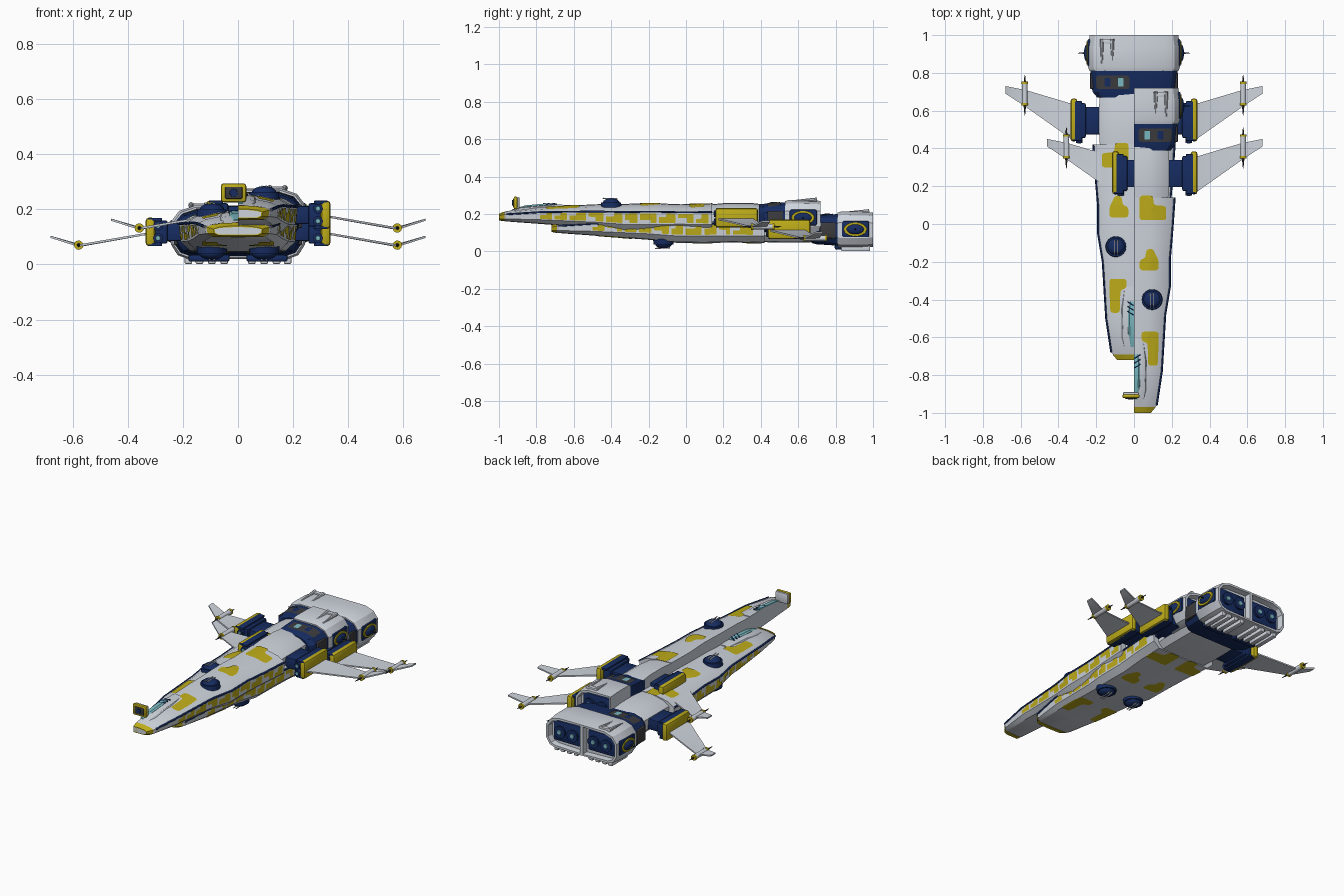
import bpy, bmesh, math, random
from mathutils import Vector, Matrix

if "Cube" in bpy.data.objects:
    bpy.data.objects.remove(bpy.data.objects["Cube"])
random.seed(4)

def material(name, *c):
    m = bpy.data.materials.new(name)
    m.diffuse_color = (*c, 1)
    m.use_nodes = True
    m.node_tree.nodes["Principled BSDF"].inputs["Base Color"].default_value = m.diffuse_color
    return m
WHITE = material("pale_hull", .62, .66, .72)
YELLOW = material("yellow", .52, .42, .01)
NAVY = material("navy", .008, .025, .12)
DARK = material("dark_grey", .045, .045, .05)
GLASS = material("teal_glass", .2, .5, .55)

def finish(name, bm, mat, recalc=True):
    if recalc:
        bmesh.ops.recalc_face_normals(bm, faces=bm.faces)
    me = bpy.data.meshes.new(name)
    bm.to_mesh(me)
    bm.free()
    ob = bpy.data.objects.new(name, me)
    bpy.context.collection.objects.link(ob)
    me.materials.append(mat)
    return ob

# Half cross-sections: (fraction of width, fraction of height), top centre to bottom centre
HULL = [(0, 1), (.45, .98), (.8, .87), (1, .7), (.97, .25), (.8, .03), (0, 0)]
BLOCK = [(0, 1), (.65, 1), (.88, .9), (1, .7), (1, .27), (.9, .07), (.75, 0), (0, 0)]
# Stations: y, half width, bottom z, top z
BODY = [(-.72, .085, .108, .135), (-.68, .12, .098, .153), (-.5, .147, .085, .175), (-.2, .165, .062, .19),
        (-.05, .19, .046, .192), (.1, .19, .044, .196), (.25, .203, .048, .19), (.42, .215, .044, .193)]
NECK = [(.40, .18, .05, .188), (.5, .185, .047, .198), (.62, .185, .047, .198), (.69, .18, .05, .19)]
BAND = [(.67, .195, .045, .185), (.70, .22, .038, .193), (.82, .232, .03, .2)]
ENGINE = [(.81, .235, .025, .207), (.83, .243, .02, .213), (.94, .243, .02, .212), (1, .235, .024, .208)]

def station(st, y):
    y = min(max(y, st[0][0]), st[-1][0])
    for a, b in zip(st, st[1:]):
        if y <= b[0]:
            t = (y - a[0]) / (b[0] - a[0])
            return [p + (q - p) * t for p, q in zip(a, b)]

def loft(name, st, ring, s, mat, dy=0, dz=0, recess=False):
    bm = bmesh.new()
    rows = [[bm.verts.new((s * fx * w, y + dy, zb + fz * (zt - zb) + dz)) for fx, fz in ring] for y, w, zb, zt in st]
    n = len(ring)
    for a, b in zip(rows, rows[1:]):
        for i in range(n):
            bm.faces.new((a[i], a[(i + 1) % n], b[(i + 1) % n], b[i]))
    bm.faces.new(rows[0])
    rear = bm.faces.new(rows[-1])
    bmesh.ops.recalc_face_normals(bm, faces=bm.faces)
    if recess:
        bmesh.ops.inset_individual(bm, faces=[rear], thickness=.014)
        bmesh.ops.inset_individual(bm, faces=[rear], thickness=.004, depth=-.035)
    return finish(name, bm, mat)

def patch(name, poly, fn, out, mat, r=.014):
    """Rounded flat outline, subdivided and laid on a surface."""
    bm = bmesh.new()
    bm.faces.new([bm.verts.new((u, v, 0)) for u, v in poly])
    bmesh.ops.bevel(bm, geom=bm.verts[:], offset=r, segments=3, profile=.5, affect='VERTICES')
    bmesh.ops.triangulate(bm, faces=bm.faces[:])
    bmesh.ops.subdivide_edges(bm, edges=bm.edges[:], cuts=3, use_grid_fill=True)
    for v in bm.verts:
        v.co = fn(v.co.x, v.co.y)
    bm.normal_update()
    if sum(f.normal.dot(Vector(out)) * f.calc_area() for f in bm.faces) < 0:
        bmesh.ops.reverse_faces(bm, faces=bm.faces)
    return finish(name, bm, mat, False)

def on_face(st, ring, s, dy, dz, up, off=.0035):
    prof = [p for p in ring if (p[1] >= .7) == up]
    prof = [(a, b, 0) for a, b in (prof if up else prof[::-1])]
    def fn(x, y):
        _, w, zb, zt = station(st, y)
        f = station(prof, x / w)[1]
        return (s * x, y + dy, zb + f * (zt - zb) + dz + (off if up else -off))
    return fn

def box(name, lo, hi, mat, bevel=0):
    bm = bmesh.new()
    c = [(a + b) / 2 for a, b in zip(lo, hi)]
    d = [abs(b - a) for a, b in zip(lo, hi)]
    bmesh.ops.create_cube(bm, size=1, matrix=Matrix.Translation(c) @ Matrix.Diagonal((*d, 1)))
    if bevel:
        bmesh.ops.bevel(bm, geom=bm.edges[:], offset=bevel, segments=2, profile=.5, affect='EDGES')
    return finish(name, bm, mat)

def rod(name, p, q, r1, r2, mat, n=16, squash=1):
    p, q = Vector(p), Vector(q)
    m = Matrix.Translation((p + q) / 2) @ Matrix.Diagonal((1, 1, squash, 1)) @ (q - p).to_track_quat('Z', 'Y').to_matrix().to_4x4()
    bm = bmesh.new()
    bmesh.ops.create_cone(bm, cap_ends=True, segments=n, radius1=r1, radius2=r2, depth=(q - p).length, matrix=m)
    return finish(name, bm, mat)

def dome(name, c, d, mat):
    bm = bmesh.new()
    bmesh.ops.create_uvsphere(bm, u_segments=24, v_segments=12, radius=1, matrix=Matrix.Translation(c) @ Matrix.Diagonal((*d, 1)))
    return finish(name, bm, mat)

def turret(x, y, z, k):
    rod("turret_base", (x, y, z - k * .015), (x, y, z + k * .012), .056, .053, NAVY, 24)
    dome("turret_dome", (x, y, z + k * .01), (.045, .045, .024), NAVY)
    for e in (-.008, .008):
        rod("turret_gun", (x + e, y + .035, z + k * .03), (x + e, y - .045, z + k * .034), .004, .003, WHITE, 8)

SPOTS = [[(.04, -.29), (.13, -.29), (.13, -.36), (.125, -.47), (.075, -.47), (.072, -.35), (.04, -.34)],
         [(.03, .035), (.13, .035), (.13, .09), (.1, .15), (.065, .145), (.06, .1), (.03, .09)],
         [(.03, .3), (.17, .3), (.17, .375), (.105, .38), (.1, .43), (.03, .43)]]

def half_ship(tag, s, dy, dz, top, bottom):
    # Main hull, neck, dark collar and engine housing
    loft(tag + "_hull", BODY, HULL, s, WHITE, dy, dz)
    loft(tag + "_neck", NECK, HULL, s, WHITE, dy, dz)
    loft(tag + "_collar", BAND, BLOCK, s, NAVY, dy, dz)
    loft(tag + "_engine_housing", ENGINE, BLOCK, s, WHITE, dy, dz, True)
    # Yellow nose cap
    a, b = station(BODY, -.72), station(BODY, -.69)
    loft(tag + "_nose_cap", [(-.72, a[1] + .004, a[2] - .004, a[3] + .004), (-.69, b[1] + .003, b[2] - .002, b[3] + .003)], HULL, s, YELLOW, dy, dz)
    # Navy trim along the shoulder
    cu = bpy.data.curves.new(tag + "_edge_trim", 'CURVE')
    cu.dimensions, cu.bevel_depth, cu.bevel_resolution = '3D', .0055, 1
    sp = cu.splines.new('POLY')
    sp.points.add(len(BODY) - 2)
    for p, (y, w, zb, zt) in zip(sp.points, BODY[1:]):
        p.co = (s * w, y + dy, zb + .7 * (zt - zb) + dz, 1)
    bpy.context.collection.objects.link(bpy.data.objects.new(tag + "_edge_trim", cu))
    cu.materials.append(NAVY)
    # Yellow side panels of uneven shape
    def side(u, v):
        _, w, zb, zt = station(BODY, u)
        f = v / .05
        return (s * (w * (.97 + .03 * f) + .003), u + dy, zb + (.25 + .45 * f) * (zt - zb) + dz)
    y = -.5
    while y < .36:
        L = random.uniform(.055, .11)
        m, e, t = y + L * random.uniform(.35, .65), min(y + L, .405), random.choice((.013, .02))
        lo, hi = .005, .043
        if random.random() < .5:
            poly = [(y, lo), (e, lo), (e, hi), (m, hi), (m, hi - t), (y, hi - t)]
        else:
            poly = [(y, lo + t), (m, lo + t), (m, lo), (e, lo), (e, hi), (y, hi)]
        patch(tag + "_side_panel", poly, side, (s, 0, 0), YELLOW, .004)
        y += L + .014
    # Top and bottom yellow patches and turrets
    for up in [u for u, use in ((True, top), (False, bottom)) if use]:
        for spot in SPOTS:
            patch(tag + "_patch", spot, on_face(BODY, HULL, s, dy, dz, up), (0, 0, 1 if up else -1), YELLOW)
        turret(s * .095, -.12 + dy, (.188 if up else .05) + dz, 1 if up else -1)
    if top:
        # Canopy fairing, glass and bars
        loft(tag + "_canopy_fairing", [(-.69, .05, .12, .148), (-.6, .066, .12, .174), (-.45, .07, .13, .188), (-.33, .055, .13, .187)], BLOCK, s, WHITE, dy, dz)
        loft(tag + "_canopy_glass", [(-.65, .02, .13, .163), (-.58, .034, .13, .184), (-.46, .036, .13, .195), (-.41, .03, .13, .19)], BLOCK, s, GLASS, dy, dz)
        for i in range(3):
            yy = -.42 - i * .025 + dy
            rod("canopy_bar", (s * .002, yy - .012, .193 + dz), (s * .034, yy + .008, .19 + dz), .004, .004, NAVY, 6)
        # Collar windows
        fn = on_face(BAND, BLOCK, s, dy, dz, True)
        patch(tag + "_collar_panel", [(.025, .715), (.2, .715), (.2, .785), (.025, .785)], fn, (0, 0, 1), DARK, .01)
        for x0 in (.055, .125):
            fn = on_face(BAND, BLOCK, s, dy, dz, True, .006)
            patch(tag + "_window", [(x0, .728), (x0 + .03, .728), (x0 + .03, .772), (x0, .772)], fn, (0, 0, 1), GLASS if x0 < .1 else NAVY, .004)
        # Roof rails on the engine
        for x in (.115, .17):
            rod("roof_rail", (s * x, .85 + dy, .208 + dz), (s * x, .98 + dy, .215 + dz), .004, .011, WHITE, 8)
        box("roof_plate", (s * .118, .955 + dy, .205 + dz), (s * .167, .98 + dy, .22 + dz), WHITE, .003)
    if bottom:
        for x in (.05, .095, .14, .18):
            box("keel_rail", (s * x - .014, .83, .001), (s * x + .014, .985, .03), WHITE, .006)
        box("keel_vent", (s * .03, .795, .01), (s * .18, .835, .035), NAVY, .008)
    # Engine side mount: navy plate, yellow ring, navy dome and spike
    box("collar_side", (s * .2, .715 + dy, .07 + dz), (s * .233, .8 + dy, .155 + dz), DARK, .005)
    box("mount_plate", (s * .22, .832 + dy, .075 + dz), (s * .247, .98 + dy, .162 + dz), NAVY, .01)
    rod("mount_ring", (s * .235, .905 + dy, .118 + dz), (s * .252, .905 + dy, .118 + dz), .066, .06, YELLOW, 28, .6)
    dome("mount_dome", (s * .245, .905 + dy, .118 + dz), (.02, .05, .028), NAVY)
    rod("mount_spike", (s * .26, .905 + dy, .118 + dz), (s * .298, .905 + dy, .118 + dz), .005, .001, NAVY, 8)
    # Rear thrusters
    box("thruster_panel", (s * .025, .955 + dy, .055 + dz), (s * .205, .975 + dy, .178 + dz), NAVY, .01)
    for x in (.07, .155):
        rod("nozzle", (s * x, .96 + dy, .117 + dz), (s * x, .99 + dy, .117 + dz), .03, .036, NAVY, 20)
        rod("nozzle_core", (s * x, .985 + dy, .117 + dz), (s * x, .993 + dy, .117 + dz), .018, .012, GLASS, 16)

half_ship("lower_left", -1, 0, 0, True, True)
half_ship("lower_right", 1, 0, 0, False, True)
half_ship("upper_right", 1, -.28, .062, True, False)

def wing_pod(s, dx, dy, dz):
    P = lambda x, y, z: (s * x + dx, y + dy, z + dz)
    # Navy mount, clamps and yellow side shell
    box("pod_arm", P(.17, .475, .085), P(.27, .62, .15), NAVY, .006)
    box("pod_body", P(.255, .455, .075), P(.305, .64, .16), NAVY, .008)
    for z in (.066, .157):
        box("pod_clamp", P(.275, .44, z), P(.325, .65, z + .012), NAVY, .003)
    box("pod_shell", P(.3, .437, .066), P(.336, .665, .17), YELLOW, .014)
    for z in (.095, .14):
        rod("pod_tube", P(.29, .46, z), P(.29, .43, z), .018, .018, NAVY, 16)
        rod("pod_lens", P(.29, .432, z), P(.29, .427, z), .01, .008, GLASS, 12)
    # Swept wing with raised tip
    lead = [(.325, .445, .112), (.58, .625, .068), (.68, .69, .1)]
    trail = [(.325, .635, .112), (.57, .708, .068), (.68, .73, .1)]
    bm = bmesh.new()
    rows = [[bm.verts.new(P(x, y, z + k * t)) for (x, y, z) in e] for k, e in ((1, lead), (1, trail), (-1, trail), (-1, lead)) for t in (.004,)]
    for a, b in zip(rows, rows[1:] + rows[:1]):
        for i in range(2):
            bm.faces.new((a[i], a[i + 1], b[i + 1], b[i]))
    for i in (0, 2):
        bm.faces.new([r[i] for r in rows])
    finish("wing", bm, WHITE)
    # Wing gun with yellow rings and needle points
    rod("wing_gun", P(.578, .63, .07), P(.578, .745, .07), .015, .015, WHITE, 12)
    for y in (.628, .742):
        rod("gun_ring", P(.578, y, .07), P(.578, y + .012, .07), .017, .017, YELLOW, 12)
    rod("gun_needle", P(.578, .63, .07), P(.578, .575, .07), .007, .0015, DARK, 8)
    rod("tail_needle", P(.578, .75, .07), P(.578, .79, .07), .006, .0015, DARK, 8)

for args in ((1, 0, 0, 0), (-1, 0, 0, 0), (1, 0, -.28, .062), (-1, .22, -.28, .062)):
    wing_pod(*args)

# Sensor frame on the upper nose
box("sensor_back", (-.058, -.905, .228), (.026, -.89, .29), WHITE, .006)
box("sensor_frame", (-.062, -.922, .225), (.03, -.9, .294), YELLOW, .01)
box("sensor_face", (-.048, -.926, .237), (.017, -.91, .282), DARK, .006)
rod("sensor_lens", (-.016, -.93, .26), (-.016, -.92, .26), .014, .016, NAVY, 16)
rod("sensor_post", (.012, -.9, .235), (.018, -.885, .2), .008, .012, WHITE, 8)

# Smooth shading with sharp edges kept
meshes = [o for o in bpy.context.scene.objects if o.type == 'MESH']
for o in meshes:
    o.select_set(True)
bpy.context.view_layer.objects.active = meshes[0]
bpy.ops.object.shade_smooth_by_angle(angle=math.radians(28))
